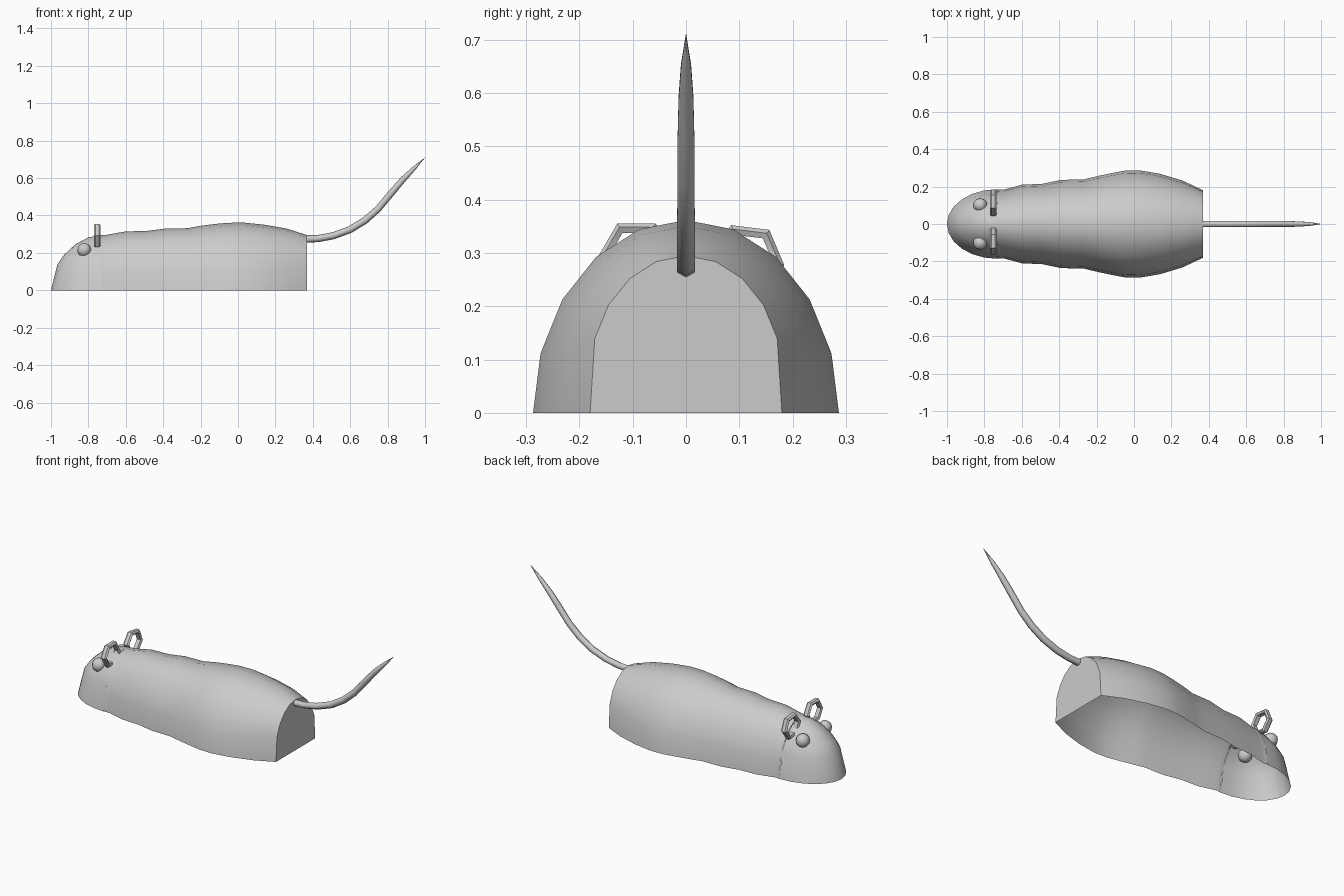
import bpy, bmesh
from math import sin, cos, pi, radians
from mathutils import Vector, Matrix

if "Cube" in bpy.data.objects:
    bpy.data.objects.remove(bpy.data.objects["Cube"])


def finish(name, bm, angle=40):
    bmesh.ops.remove_doubles(bm, verts=bm.verts, dist=1e-5)
    bmesh.ops.recalc_face_normals(bm, faces=bm.faces)
    me = bpy.data.meshes.new(name)
    bm.to_mesh(me)
    bm.free()
    ob = bpy.data.objects.new(name, me)
    bpy.context.collection.objects.link(ob)
    bpy.ops.object.select_all(action='DESELECT')
    ob.select_set(True)
    bpy.context.view_layer.objects.active = ob
    bpy.ops.object.shade_smooth_by_angle(angle=radians(angle))
    return ob


def loft(rings, closed=False, cap_last=False):
    bm = bmesh.new()
    vs = [[bm.verts.new(p) for p in r] for r in rings]
    n = len(vs[0])
    for a, b in zip(vs, vs[1:]):
        for i in range(n if closed else n - 1):
            j = (i + 1) % n
            bm.faces.new((a[i], a[j], b[j], b[i]))
    if cap_last:
        # separate verts keep the rump edge crisp
        bm.faces.new(vs[-1])
    return bm


# Body: open-bottomed arch sections (x, half width, height, spring height)
sections = [(-.73, .185, .295, 0), (-.70, .183, .297, 0), (-.60, .210, .315, 0),
            (-.49, .215, .317, 0), (-.39, .236, .330, 0), (-.27, .238, .332, 0),
            (-.20, .255, .345, 0), (-.12, .272, .355, 0), (-.05, .285, .361, 0),
            (.03, .287, .362, 0), (.14, .268, .351, .01), (.26, .232, .330, .035),
            (.37, .180, .295, .07)]
rings = []
for x, w, h, c in sections:
    ring = []
    for i in range(11):
        a = pi * i / 10
        z = 0 if i in (0, 10) else c + (h - c) * sin(a)
        ring.append((x, w * cos(a), z))
    rings.append(ring)
finish("body", loft(rings, cap_last=True))

# Head: half dome of shrinking arcs (scale, z)
rings = []
for s, z in [(1, 0), (.87, .14), (.74, .19), (.52, .245), (.26, .283), (0, .295)]:
    rings.append([(-.73 - .27 * s * sin(pi * i / 12), .186 * s * cos(pi * i / 12), z)
                  for i in range(13)])
bm = loft(rings)
bmesh.ops.dissolve_degenerate(bm, dist=1e-5, edges=bm.edges)
finish("head", bm, 60)

# Tail: tapered six-sided tube (x, z, radius)
path = [(.36, .274, .020), (.43, .277, .019), (.51, .292, .019), (.60, .325, .019),
        (.68, .374, .019), (.75, .436, .018), (.82, .52, .018), (.88, .59, .016),
        (.94, .651, .011), (1, .71, .0005)]
rings = []
for k, (x, z, r) in enumerate(path):
    p, q = path[max(k - 1, 0)], path[min(k + 1, len(path) - 1)]
    t = Vector((q[0] - p[0], 0, q[1] - p[1])).normalized()
    n = Vector((-t.z, 0, t.x))
    rings.append([Vector((x, 0, z)) + r * (n * cos(i * pi / 3) + Vector((0, 1, 0)) * sin(i * pi / 3))
                  for i in range(6)])
finish("tail", loft(rings, closed=True, cap_last=True), 65)


# Ears: six-sided square-edged rings standing across the head
def ear(name, y, z, turn):
    rings = []
    for i in range(7):
        a = turn + i * pi / 3
        rings.append([(-.753 + dx, y + r * cos(a), z + r * sin(a))
                      for r, dx in ((.072, -.010), (.064, -.018), (.052, -.012),
                                    (.052, .012), (.064, .018), (.072, .010))])
    finish(name, loft(rings, closed=True), 30)


ear("ear_left", .113, .286, radians(-7))
ear("ear_right", -.093, .293, radians(0))

# Eyes: small spheres set into the head
for name, side in (("eye_left", 1), ("eye_right", -1)):
    bm = bmesh.new()
    bmesh.ops.create_uvsphere(bm, u_segments=10, v_segments=8, radius=.038,
                              matrix=Matrix.Translation((-.822, side * .101, .215)))
    finish(name, bm, 60)
